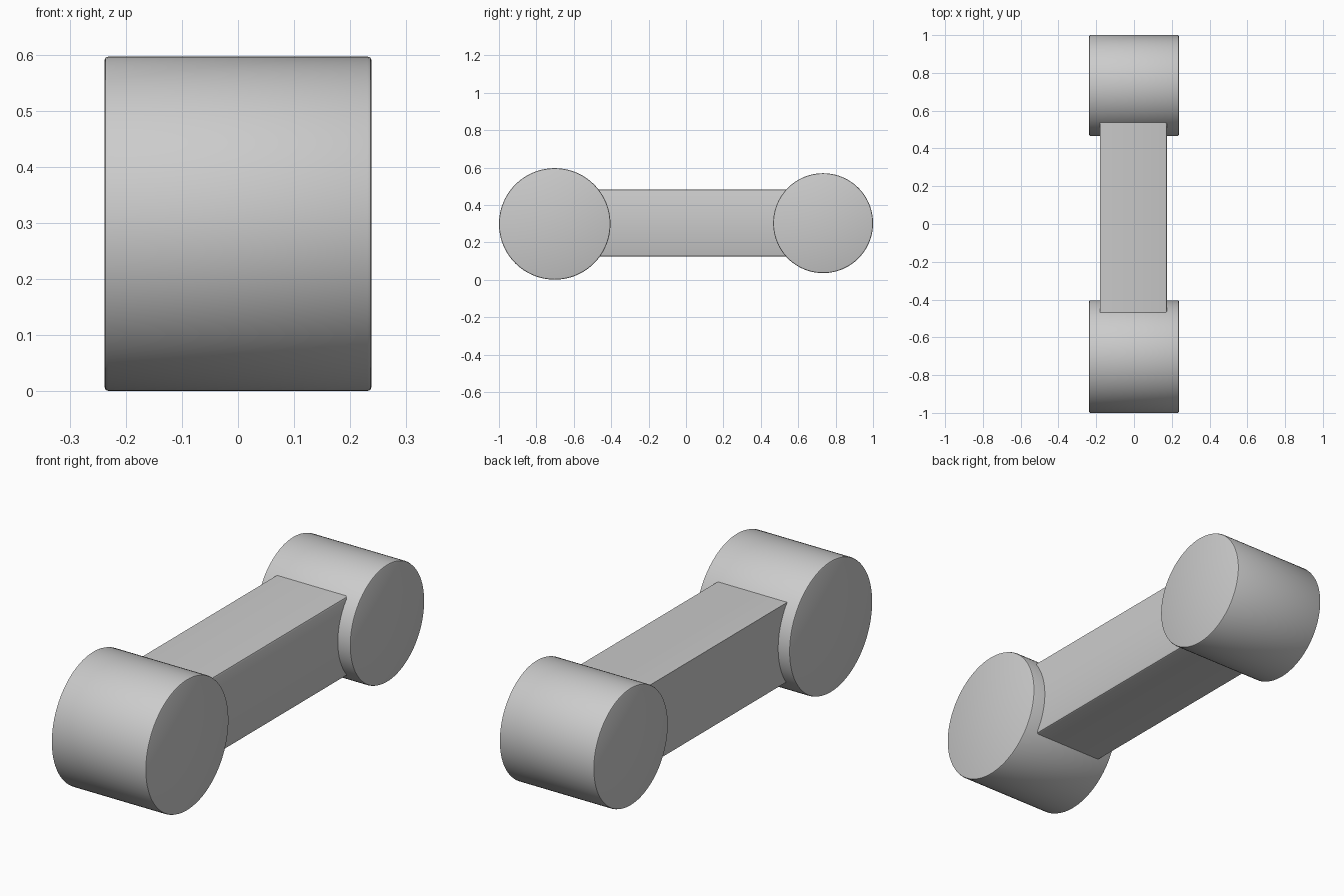
import bpy, bmesh, math
from mathutils import Matrix

default = bpy.data.objects.get("Cube")
if default:
    bpy.data.objects.remove(default, do_unlink=True)

# Single grey material
grey = bpy.data.materials.new("light grey")
grey.use_nodes = True
GREY = (0.6, 0.6, 0.6, 1)
grey.diffuse_color = GREY
grey.node_tree.nodes["Principled BSDF"].inputs["Base Color"].default_value = GREY

X_MIN, X_MAX = -0.238, 0.238


def finish(name, bm):
    bmesh.ops.recalc_face_normals(bm, faces=bm.faces)
    mesh = bpy.data.meshes.new(name)
    bm.to_mesh(mesh)
    bm.free()
    mesh.materials.append(grey)
    obj = bpy.data.objects.new(name, mesh)
    bpy.context.collection.objects.link(obj)
    bpy.ops.object.select_all(action='DESELECT')
    obj.select_set(True)
    bpy.context.view_layer.objects.active = obj
    bpy.ops.object.shade_smooth_by_angle(angle=math.radians(30))
    return obj


def end_cylinder(name, y, z, radius):
    # Cylinder lying along x with slightly chamfered rims
    bm = bmesh.new()
    place = Matrix.Translation((0, y, z)) @ Matrix.Rotation(math.pi / 2, 4, 'Y')
    bmesh.ops.create_cone(bm, cap_ends=True, segments=96, radius1=radius,
                          radius2=radius, depth=X_MAX - X_MIN, matrix=place)
    rims = [e for e in bm.edges if abs(e.verts[0].co.x - e.verts[1].co.x) < 1e-4]
    bmesh.ops.bevel(bm, geom=rims, offset=0.007, segments=2, profile=0.5,
                    affect='EDGES')
    return finish(name, bm)


def connecting_bar(name, x0, x1, y0, y1, z0, z1):
    # Rectangular bar whose long edges on the left side are eased
    bm = bmesh.new()
    size = Matrix.Diagonal((x1 - x0, y1 - y0, z1 - z0, 1))
    middle = Matrix.Translation(((x0 + x1) / 2, (y0 + y1) / 2, (z0 + z1) / 2))
    bmesh.ops.create_cube(bm, size=1, matrix=middle @ size)
    eased = [e for e in bm.edges
             if all(v.co.x > 0 for v in e.verts)
             and abs(e.verts[0].co.y - e.verts[1].co.y) > 0.1]
    bmesh.ops.bevel(bm, geom=eased, offset=0.01, segments=2, profile=0.5,
                    affect='EDGES')
    return finish(name, bm)


end_cylinder("front_cylinder", -0.702, 0.299, 0.298)
end_cylinder("rear_cylinder", 0.733, 0.303, 0.267)
connecting_bar("connecting_bar", -0.18, 0.175, -0.65, 0.68, 0.124, 0.484)
